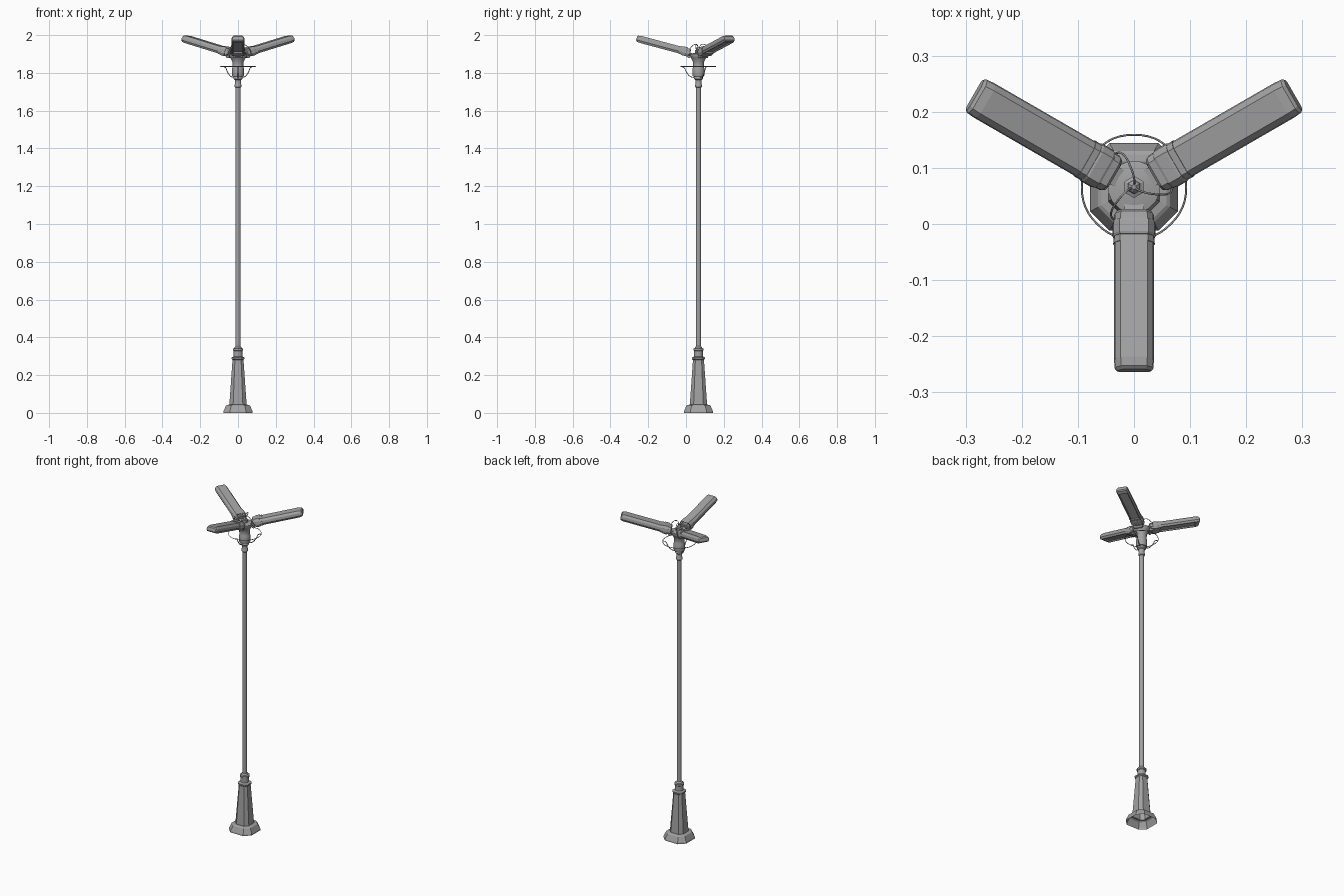
import bpy, bmesh, math
from mathutils import Matrix

if "Cube" in bpy.data.objects:
    bpy.data.objects.remove(bpy.data.objects["Cube"])

CY = 0.066                      # the post stands off-centre in y
TILT = math.radians(15)
ARMS = [math.radians(a) for a in (-90, 30, 150)]

metal = bpy.data.materials.new("dark_metal")
metal.diffuse_color = (.36, .36, .36, 1)
metal.use_nodes = True
metal.node_tree.nodes["Principled BSDF"].inputs["Base Color"].default_value = metal.diffuse_color


def finish(name, bm, matrix=None, smooth=False):
    if matrix:
        bm.transform(matrix)
    me = bpy.data.meshes.new(name)
    bm.to_mesh(me)
    bm.free()
    me.materials.append(metal)
    ob = bpy.data.objects.new(name, me)
    bpy.context.collection.objects.link(ob)
    if smooth:
        bpy.ops.object.select_all(action='DESELECT')
        ob.select_set(True)
        bpy.context.view_layer.objects.active = ob
        bpy.ops.object.shade_smooth_by_angle(angle=math.radians(40))
    return ob


def loft(rings, caps=(True, True)):
    bm = bmesh.new()
    rows = [[bm.verts.new(p) for p in r] for r in rings]
    n = len(rows[0])
    for a, b in zip(rows, rows[1:]):
        for i in range(n):
            bm.faces.new((a[i], a[(i + 1) % n], b[(i + 1) % n], b[i]))
    if caps[0]:
        bm.faces.new(rows[0][::-1])
    if caps[1]:
        bm.faces.new(rows[-1])
    bmesh.ops.recalc_face_normals(bm, faces=bm.faces[:])
    return bm


def turned(name, profile, sides, caps=(True, True), smooth=False):
    """Revolve (radius to flat, z) points around the post axis."""
    k = 1 / math.cos(math.pi / sides)
    rings = [[(r * k * math.cos(t), CY + r * k * math.sin(t), z)
              for t in (math.tau * (i + 0.5) / sides for i in range(sides))]
             for r, z in profile]
    return finish(name, loft(rings, caps), smooth=smooth)


def chamfered(name, profile, caps=(True, True)):
    """Stack square sections with cut corners: (half width, z)."""
    c = .56
    plan = [(1, -c), (1, c), (c, 1), (-c, 1), (-1, c), (-1, -c), (-c, -1), (c, -1)]
    rings = [[(x * r, CY + y * r, z) for x, y in plan] for r, z in profile]
    return finish(name, loft(rings, caps))


def wire(name, points, radius, matrix, cyclic=False):
    cu = bpy.data.curves.new(name, 'CURVE')
    cu.dimensions = '3D'
    cu.bevel_depth = radius
    cu.bevel_resolution = 1
    cu.resolution_u = 6
    cu.materials.append(metal)
    sp = cu.splines.new('BEZIER')
    sp.bezier_points.add(len(points) - 1)
    for bp, p in zip(sp.bezier_points, points):
        bp.co = p
        bp.handle_left_type = bp.handle_right_type = 'AUTO'
    sp.use_cyclic_u = cyclic
    ob = bpy.data.objects.new(name, cu)
    ob.matrix_world = matrix
    bpy.context.collection.objects.link(ob)


# Pedestal with cut corners, open underneath
chamfered("base_foot", [(.078, 0), (.077, .008), (.064, .038), (.058, .042), (.044, .044)], (False, False))
chamfered("base_column", [(.046, .040), (.029, .282)], (False, False))
chamfered("base_cap", [(.029, .280), (.034, .285), (.034, .293), (.024, .298)])

# Collars and pole
turned("pole_collar", [(.023, .296), (.023, .328), (.027, .331), (.027, .340),
                       (.019, .343), (.017, .350), (.0135, .353)], 16, smooth=True)
turned("pole", [(.0135, .35), (.0135, 1.74)], 12, smooth=True)
turned("upper_collar", [(.0135, 1.722), (.018, 1.726), (.018, 1.738), (.015, 1.743), (.017, 1.762),
                        (.024, 1.768), (.024, 1.778), (.020, 1.783)], 16, smooth=True)

# Hub carrying the arms
turned("hub", [(.029, 1.780), (.031, 1.786), (.031, 1.825), (.028, 1.832), (.029, 1.858),
               (.040, 1.880), (.046, 1.888), (.046, 1.900), (.022, 1.906)], 16, smooth=True)
turned("hub_finial", [(.017, 1.904), (.017, 1.920), (.011, 1.923), (.009, 1.932), (.004, 1.937)], 6)

# Thin decorative ring around the hub
axis = Matrix.Translation((0, CY, 0))
ring = [(.093 * math.cos(math.tau * i / 8), .093 * math.sin(math.tau * i / 8), 1.834) for i in range(8)]
wire("hub_ring", ring, .0018, axis, True)


def section(u, w_scale, h_scale):
    half = [(.030, -.020), (.036, -.008), (.034, .008), (.024, .020)]
    pts = half + [(-y, w) for y, w in reversed(half)]
    return [(u, y * w_scale, w * h_scale) for y, w in pts]


for n, ang in enumerate(ARMS, 1):
    spin = axis @ Matrix.Rotation(ang, 4, 'Z')
    arm = spin @ Matrix.Translation((0, 0, 1.895)) @ Matrix.Rotation(-TILT, 4, 'Y')

    # Lamp head with rounded tip and a recessed light panel underneath
    bm = loft([section(.090, .99, .95), section(.318, .99, .95),
               section(.334, .95, .80), section(.339, .85, .5)])
    bm.normal_update()
    under = min(bm.faces, key=lambda f: f.normal.z * f.calc_area())
    bmesh.ops.inset_region(bm, faces=[under], thickness=.007)
    bmesh.ops.inset_region(bm, faces=[under], thickness=.002, depth=-.007)
    finish(f"lamp_head_{n}", bm, arm)

    # Sleeve and raised band at the inner end
    finish(f"lamp_sleeve_{n}", loft([section(.045, .88, .8), section(.050, .98, 1),
                                     section(.104, 1.03, 1.05)]), arm)
    finish(f"lamp_band_{n}", loft([section(.063, 1.03, 1.12), section(.067, 1.07, 1.2),
                                   section(.088, 1.07, 1.2), section(.092, 1.03, 1.12)]), arm)

    # Bracket from hub to sleeve
    bm = bmesh.new()
    bmesh.ops.create_cube(bm, size=1, matrix=Matrix.Translation((.040, 0, -.012)) @ Matrix.Diagonal((.05, .034, .024, 1)))
    finish(f"arm_bracket_{n}", bm, arm)

    # Pivot pin across the bracket
    bm = bmesh.new()
    bmesh.ops.create_cone(bm, cap_ends=True, segments=10, radius1=.010, radius2=.010, depth=.05,
                          matrix=Matrix.Translation((.047, 0, -.020)) @ Matrix.Rotation(math.pi / 2, 4, 'X'))
    finish(f"arm_pivot_{n}", bm, arm, True)

    # Scroll support for the ring, and looping power cable
    wire(f"ring_scroll_{n}", [(.022, 0, 1.775), (.045, 0, 1.782), (.066, 0, 1.808),
                              (.076, 0, 1.828), (.093, 0, 1.834)], .0022, spin)
    wire(f"cable_{n}", [(0, 0, 1.925), (.008, -.014, 1.950), (.026, -.030, 1.948),
                        (.050, -.041, 1.920), (.060, -.034, 1.900)], .0018, spin)
